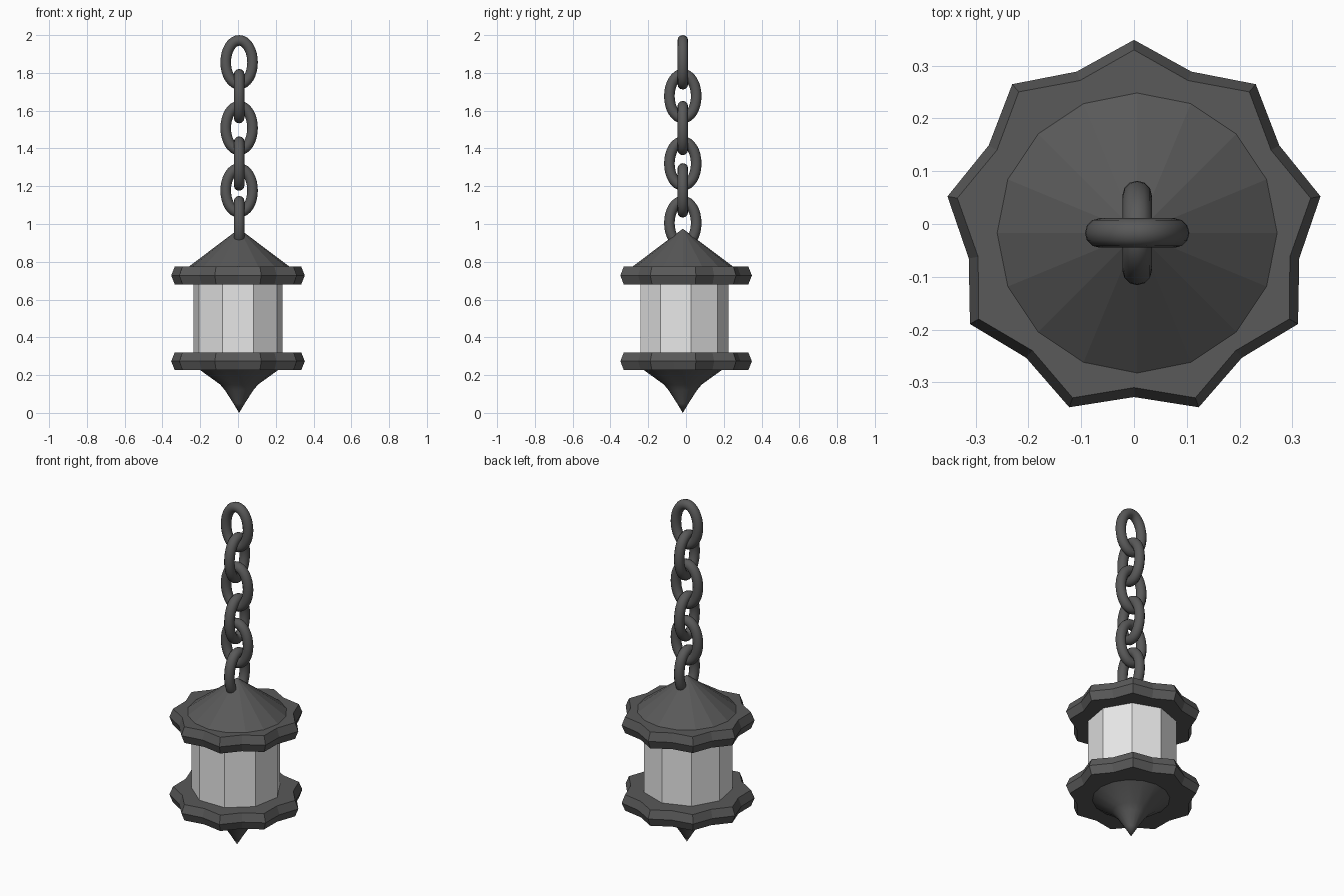
import bpy, bmesh, math
from mathutils import Vector

if "Cube" in bpy.data.objects:
    bpy.data.objects.remove(bpy.data.objects["Cube"])

CX, CY = 0.006, -0.017      # axis of chain, roof and finial
BX, BY = 0.0, -0.01         # axis of the star plates


def material(name, c):
    m = bpy.data.materials.new(name)
    m.diffuse_color = (c, c, c, 1)
    m.use_nodes = True
    m.node_tree.nodes["Principled BSDF"].inputs["Base Color"].default_value = m.diffuse_color
    return m


iron = material("dark iron", 0.1)
glass = material("pale glass", 0.8)


def make(name, rings, mat, closed=False, smooth=None):
    """Skin a list of vertex rings; a ring of one point makes a tip."""
    bm = bmesh.new()
    vr = [[bm.verts.new(p) for p in r] for r in rings]
    pairs = list(zip(vr, vr[1:])) + ([(vr[-1], vr[0])] if closed else [])
    for a, b in pairs:
        n = max(len(a), len(b))
        for i in range(n):
            j = (i + 1) % n
            if len(b) == 1:
                bm.faces.new((a[i], a[j], b[0]))
            elif len(a) == 1:
                bm.faces.new((a[0], b[j], b[i]))
            else:
                bm.faces.new((a[i], a[j], b[j], b[i]))
    if not closed:
        for r in (vr[0], vr[-1]):
            if len(r) > 2:
                bm.faces.new(r)
    bmesh.ops.recalc_face_normals(bm, faces=bm.faces)
    me = bpy.data.meshes.new(name)
    bm.to_mesh(me)
    bm.free()
    me.materials.append(mat)
    ob = bpy.data.objects.new(name, me)
    bpy.context.collection.objects.link(ob)
    if smooth:
        bpy.ops.object.select_all(action='DESELECT')
        bpy.context.view_layer.objects.active = ob
        ob.select_set(True)
        bpy.ops.object.shade_smooth_by_angle(angle=math.radians(smooth))
    return ob


def ring(n, r, z, cx, cy, r2=None):
    """Regular polygon with a corner on +y; r2 alternates for a star."""
    if r == 0:
        return [(cx, cy, z)]
    out = []
    for i in range(n):
        t = math.pi / 2 + 2 * math.pi * i / n
        q = r2 if (r2 and i % 2) else r
        out.append((cx + q * math.cos(t), cy + q * math.sin(t), z))
    return out


# nine-pointed plates above and below the glass
for name, z0, z1 in (("lower_plate", 0.227, 0.32), ("upper_plate", 0.68, 0.775)):
    prof = [(0.34, 0.30, z0), (0.359, 0.318, (z0 + z1) / 2), (0.34, 0.30, z1)]
    make(name, [ring(18, a, z, BX, BY, b) for a, b, z in prof], iron)

# glass body
make("glass_body", [ring(9, 0.239, z, 0, -0.015) for z in (0.31, 0.69)], glass)

# conical roof
make("roof", [ring(16, r, z, CX, CY) for r, z in ((0.272, 0.77), (0, 0.975))], iron)

# finial below
make("finial", [ring(16, r, z, CX, CY) for r, z in
     ((0.21, 0.23), (0.20, 0.222), (0.10, 0.15), (0.075, 0.12), (0.03, 0.05), (0, 0.0))],
     iron, smooth=40)


# chain of oval links, alternately turned
def link(name, z, turned):
    a, b, t = 0.071, 0.116, 0.028
    rings = []
    for i in range(32):
        u = 2 * math.pi * i / 32
        c = Vector((a * math.cos(u), 0, b * math.sin(u)))
        nrm = Vector((b * math.cos(u), 0, a * math.sin(u))).normalized()
        r = []
        for k in range(12):
            v = 2 * math.pi * k / 12
            p = c + nrm * (t * math.cos(v)) + Vector((0, t * math.sin(v), 0))
            x, y = (p.y, p.x) if turned else (p.x, p.y)
            r.append((CX + x, CY + y, z + p.z))
        rings.append(r)
    make(name, rings, iron, closed=True, smooth=60)


for i, z in enumerate((1.856, 1.677, 1.508, 1.32, 1.178, 1.005)):
    link(f"chain_link_{i + 1}", z, i % 2 == 1)
